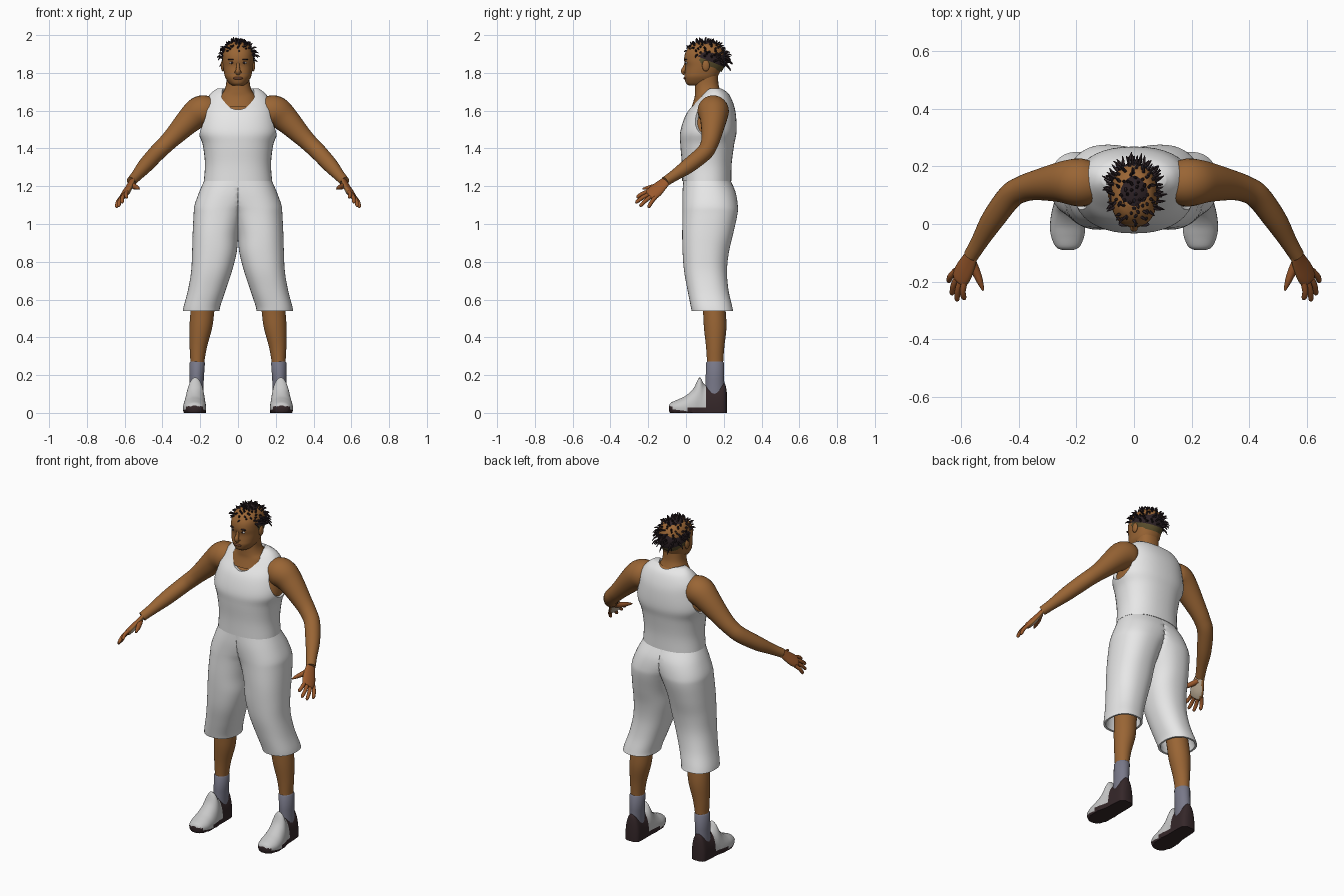
import bpy, bmesh, math, random
from mathutils import Vector, Matrix

if "Cube" in bpy.data.objects:
    bpy.data.objects.remove(bpy.data.objects["Cube"])
random.seed(4)
X, Y, Z = Vector((1, 0, 0)), Vector((0, 1, 0)), Vector((0, 0, 1))


def material(name, rgb):
    m = bpy.data.materials.new(name)
    m.use_nodes = True
    m.diffuse_color = (*rgb, 1)
    m.node_tree.nodes["Principled BSDF"].inputs["Base Color"].default_value = (*rgb, 1)
    return m


SKIN = material("brown skin", (.32, .13, .035))
HAND = material("reddish skin", (.33, .1, .025))
PALM = material("pale palm", (.55, .45, .33))
LIPS = material("dark lips", (.16, .06, .03))
CLOTH = material("white cloth", (.8, .8, .8))
UPPER = material("shoe grey", (.58, .58, .58))
SOLE = material("dark sole", (.035, .02, .022))
SOCK = material("grey sock", (.19, .19, .25))
HAIR = material("black hair", (.025, .015, .018))
FADE = material("short hair", (.1, .075, .025))


# Helpers: smooth interpolation, rings, lofts, objects and mirroring
def dense(keys, k=5):
    out = []
    for i in range(len(keys) - 1):
        quad = [keys[max(i - 1, 0)], keys[i], keys[i + 1], keys[min(i + 2, len(keys) - 1)]]
        for j in range(k):
            t = j / k
            out.append([b + .5 * t * (c - a + t * (2*a - 5*b + 4*c - d + t * (3*(b - c) + d - a)))
                        for a, b, c, d in zip(*quad)])
    return out + [list(keys[-1])]


def ring(center, u, v, n=32, p=2):
    def power(a):
        return math.copysign(abs(a) ** (2 / p), a)
    return [center + u * power(math.cos(2 * math.pi * i / n)) + v * power(math.sin(2 * math.pi * i / n))
            for i in range(n)]


def level(z, cx, rx, front, back, p=2.3, n=40):
    return ring(Vector((cx, (front + back) / 2, z)), X * rx, Y * (back - front) / 2, n, p)


def loft(bm, rings):
    rows = [[bm.verts.new(p) for p in r] for r in rings]
    n = len(rows[0])
    for a, b in zip(rows, rows[1:]):
        for i in range(n):
            bm.faces.new((a[i], a[(i + 1) % n], b[(i + 1) % n], b[i]))
    bm.faces.new(rows[0][::-1])
    bm.faces.new(rows[-1])
    return bm


def tube(bm, keys, side=None, flat=1, n=16, k=5):
    pts = dense(keys, k)
    pos = [Vector(q[:3]) for q in pts]
    rings = []
    for i, q in enumerate(pts):
        t = (pos[min(i + 1, len(pos) - 1)] - pos[max(i - 1, 0)]).normalized()
        u = (side - t * side.dot(t)).normalized() if side else t.cross(Z).normalized()
        rings.append(ring(pos[i], u * q[3], u.cross(t) * q[3] * flat, n))
    return loft(bm, rings)


def ellipsoid(bm, center, radii, seg=24):
    m = Matrix.Translation(center) @ Matrix.Diagonal((*radii, 1))
    bmesh.ops.create_uvsphere(bm, u_segments=seg, v_segments=seg // 2, radius=1, matrix=m)
    return bm


def smooth(ob, angle=45):
    bpy.ops.object.select_all(action="DESELECT")
    ob.select_set(True)
    bpy.context.view_layer.objects.active = ob
    bpy.ops.object.shade_smooth_by_angle(angle=math.radians(angle))


def make(name, bm, *mats, rule=None):
    bmesh.ops.recalc_face_normals(bm, faces=bm.faces)
    me = bpy.data.meshes.new(name)
    if rule:
        for f in bm.faces:
            f.material_index = rule(f.calc_center_median(), f.normal)
    bm.to_mesh(me)
    bm.free()
    ob = bpy.data.objects.new(name, me)
    bpy.context.collection.objects.link(ob)
    for m in mats:
        me.materials.append(m)
    smooth(ob)
    return ob


def pair(name, bm, *mats, rule=None):
    ob = make("left_" + name, bm, *mats, rule=rule)
    me = ob.data.copy()
    me.transform(Matrix.Scale(-1, 4, X))
    me.flip_normals()
    bpy.context.collection.objects.link(bpy.data.objects.new("right_" + name, me))


new = bmesh.new

# Tank top with neck and arm holes cut out, over a slimmer skin torso
trunk = [(1.228, 0, .181, -.02, .24), (1.32, 0, .175, -.022, .242), (1.42, 0, .187, -.03, .255),
         (1.49, 0, .21, -.03, .268), (1.58, 0, .197, .0, .264), (1.64, 0, .18, .045, .25),
         (1.69, 0, .145, .085, .225), (1.717, 0, .11, .115, .19)]
trunk = dense(trunk)
tank = make("tank_top", loft(new(), [level(*r) for r in trunk]), CLOTH)
cut = ellipsoid(new(), (0, .06, 1.72), (.09, .15, .12), 40)
for s in (1, -1):
    ellipsoid(cut, (s * .24, .125, 1.575), (.1, .1, .12), 40)
cutter = make("cutter", cut, CLOTH)
cutter.hide_render = True
mod = tank.modifiers.new("holes", "BOOLEAN")
mod.operation, mod.object, mod.solver = "DIFFERENCE", cutter, "EXACT"
bpy.context.view_layer.objects.active = tank
bpy.ops.object.modifier_apply(modifier="holes")
bpy.data.objects.remove(cutter)
smooth(tank)
make("torso", loft(new(), [level(z - .012, 0, rx - .014, f + .012, b - .012)
                           for z, _, rx, f, b in trunk[8:]]), SKIN)

# Neck and head
neck = [(1.62, 0, .11, .03, .21), (1.67, 0, .1, .045, .2), (1.7, 0, .077, .047, .185),
        (1.74, 0, .063, .047, .172), (1.8, 0, .062, .05, .17)]
make("neck", loft(new(), [level(*r) for r in dense(neck)]), SKIN)
skull = [(1.733, 0, .03, .015, .11), (1.745, 0, .047, .0, .145), (1.775, 0, .067, -.008, .165),
         (1.8, 0, .074, -.006, .178), (1.835, 0, .079, -.003, .192), (1.87, 0, .08, -.01, .203),
         (1.91, 0, .078, -.002, .203), (1.945, 0, .06, .025, .18), (1.963, 0, .03, .06, .14)]
make("head", loft(new(), [level(*r) for r in dense(skull)]), SKIN)
nose = tube(new(), [(0, .002, 1.862, .007), (0, -.007, 1.83, .009), (0, -.014, 1.81, .013),
                    (0, -.004, 1.796, .012)], side=X)
make("nose", ellipsoid(nose, (0, -.006, 1.804), (.019, .011, .008), 16), SKIN)
pair("ear", ellipsoid(new(), (.081, .105, 1.838), (.01, .02, .03), 16), SKIN)
pair("eye", ellipsoid(new(), (.032, .003, 1.854), (.014, .008, .006), 16), CLOTH)
pair("pupil", ellipsoid(new(), (.032, -.002, 1.854), (.006, .005, .006), 12), HAIR)
pair("eyebrow", ellipsoid(new(), (.034, -.001, 1.871), (.02, .008, .004), 12), HAIR)
make("mouth", ellipsoid(new(), (0, -.003, 1.772), (.026, .01, .008), 16), LIPS)

# Hair: short faded sides, a full cap and curved twisted spikes
hub, size = Vector((0, .105, 1.868)), Vector((.086, .108, .104))
for name, grow, edge, mat in (("faded_hair", .97, 1.88, FADE), ("hair_cap", 1, 1.912, HAIR)):
    cap = ellipsoid(new(), hub, size * grow, 36)
    bmesh.ops.bisect_plane(cap, geom=cap.verts[:] + cap.edges[:] + cap.faces[:], plane_co=(0, 0, edge),
                           plane_no=(0, .4, 1), clear_inner=True)
    make(name, cap, mat)
spikes = new()
for i in range(190):
    h = 1 - (i + .5) / 130
    a = i * 2.39996 + random.uniform(-.2, .2)
    r = math.sqrt(max(0, 1 - h * h))
    d = Vector((r * math.cos(a), r * math.sin(a), h))
    base = hub + Vector(d[j] * size[j] * .97 for j in range(3))
    if base.z < 1.918 - .4 * base.y:
        continue
    swirl = Vector([random.uniform(-.45, .45) for _ in range(3)])
    out = (d + swirl).normalized() * random.uniform(.026, .044) * (1 - .35 * max(h, 0))
    mid = base + out * .6
    tip = base + out - Z * .012 * (1.1 - h)
    tip.z = min(tip.z, 1.999)
    tube(spikes, [(*base, .006), (*mid, .005), (*tip, .0015)], side=d.cross(Vector((.3, .5, .8))), n=5, k=2)
make("hair_spikes", spikes, HAIR)

# Arms
arm = [(.11, .14, 1.6, .06), (.165, .142, 1.6, .08), (.205, .145, 1.592, .082), (.255, .145, 1.552, .07),
       (.335, .135, 1.47, .053), (.385, .122, 1.42, .046), (.43, .095, 1.376, .044), (.49, .015, 1.31, .04),
       (.535, -.06, 1.258, .03), (.565, -.11, 1.225, .026)]
pair("arm", tube(new(), arm, n=24), SKIN)

# Hands: palm, four fingers and thumb
spread = Vector((.485, .728, -.485))
inward = Vector((-.79, .12, -.6))
palm = [(.558, -.095, 1.237, .025), (.572, -.13, 1.205, .034), (.59, -.165, 1.172, .041),
        (.604, -.19, 1.152, .037), (.607, -.197, 1.147, .025)]
pair("palm", tube(new(), palm, side=spread, flat=.45, n=24), SKIN, HAND, PALM,
     rule=lambda c, n: 2 if n.dot(inward) > .85 else 1 if n.dot(inward) < -.3 else 0)
fingers = new()
tips = [(.59, -.262, 1.14), (.615, -.267, 1.113), (.633, -.245, 1.094), (.645, -.2, 1.087)]
for i, tip in enumerate(tips):
    base = Vector((.603, -.183, 1.156)) + spread * (i - 1.5) * .02
    tip = Vector(tip)
    knuckle = base.lerp(tip, .5) - inward * .006
    tube(fingers, [(*base, .011), (*knuckle, .0105), (*base.lerp(tip, .9), .009), (*tip, .004)],
         side=spread, n=10, k=3)
tube(fingers, [(.566, -.125, 1.21, .016), (.548, -.165, 1.198, .015), (.534, -.2, 1.192, .011),
               (.523, -.23, 1.186, .004)], n=10, k=3)
pair("fingers", fingers, HAND)

# Shorts: one half each side, meeting flat on the middle, with a hollow hem
leg = [(.54, .195, .097, .03, .25), (.57, .189, .097, .024, .243), (.65, .165, .1, .008, .225),
       (.75, .14, .108, -.01, .217), (.85, .125, .118, -.018, .227), (.95, .118, .122, -.02, .25),
       (1.05, .1, .135, -.018, .272), (1.1, .08, .15, -.018, .274), (1.17, .04, .165, -.018, .262),
       (1.232, 0, .178, -.015, .235)]
hem = [(.64, .175, .08, .03, .2), (.56, .193, .083, .046, .233), (.541, .195, .086, .042, .238)]
rows = [level(*r, n=48) for r in hem + dense(leg)]
for row in rows:
    for p in row:
        p.x = max(p.x, 0)
pair("shorts_half", loft(new(), rows), CLOTH)

# Lower legs and socks
shin = [(.2, .217, .034, .112, .195), (.27, .215, .037, .111, .197), (.35, .21, .046, .106, .203),
        (.45, .197, .06, .095, .214), (.54, .188, .063, .09, .21), (.66, .175, .064, .08, .2)]
pair("lower_leg", loft(new(), [level(*r, p=2) for r in dense(shin)]), SKIN)
sock = [(.09, .222, .038, .1, .205), (.18, .219, .038, .104, .202), (.264, .216, .041, .106, .202),
        (.272, .216, .036, .112, .196)]
pair("sock", loft(new(), [level(*r, p=2) for r in sock]), SOCK)

# Shoes: sections from toe to heel as depth, centre, half width, height
shoe = [(-.09, .23, .02, .04), (-.078, .23, .042, .055), (-.04, .23, .058, .072), (.0, .23, .061, .092),
        (.04, .228, .058, .13), (.072, .226, .052, .188), (.098, .224, .05, .15), (.14, .223, .049, .138),
        (.19, .222, .046, .16), (.208, .222, .036, .15), (.216, .222, .02, .11)]
rows = []
for y, cx, w, h in dense(shoe):
    row = ring(Vector((cx, y, .028)), X * w, Z * (h - .028), 32, 2)
    for p in row:
        if p.z < .028:
            p.z = max(.028 - (.028 - p.z) * 1.5, 0)
    rows.append(row)
pair("shoe", loft(new(), rows), UPPER, SOLE,
     rule=lambda c, n: int(c.y > .105 or c.z < .018 or (c.y < -.07 and c.z < .035)))
